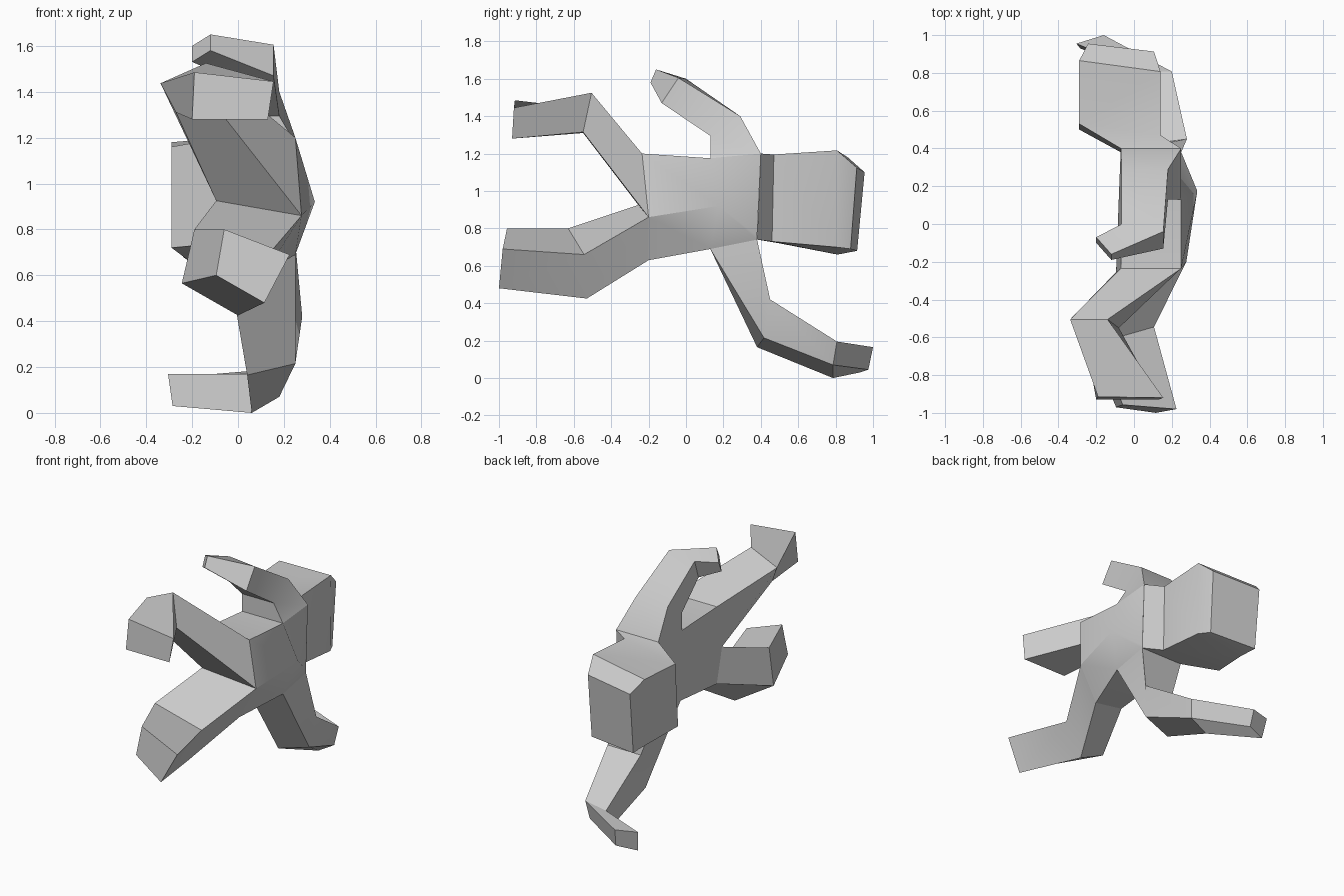
import bpy
import bmesh
import math

default_cube = bpy.data.objects.get("Cube")
if default_cube:
    bpy.data.objects.remove(default_cube, do_unlink=True)


def make_material(name, colour):
    material = bpy.data.materials.new(name)
    material.use_nodes = True
    material.diffuse_color = colour
    shader = material.node_tree.nodes["Principled BSDF"]
    shader.inputs["Base Color"].default_value = colour
    return material


clay = make_material("plain grey clay", (.6, .6, .6, 1))


def loft(name, *sections, cap_end=True):
    """Skin a chain of cross-sections with quads and close the far end."""
    bm = bmesh.new()
    rings = [[bm.verts.new(point) for point in section] for section in sections]
    for near, far in zip(rings, rings[1:]):
        count = len(near)
        for i in range(count):
            j = (i + 1) % count
            bm.faces.new((near[i], near[j], far[j], far[i]))
    if cap_end:
        bm.faces.new(rings[-1])
    bmesh.ops.recalc_face_normals(bm, faces=bm.faces)
    # Open parts: make sure the skin faces away from its own middle
    middle = sum((v.co for v in bm.verts), bm.verts[:][0].co * 0) / len(bm.verts)
    outward = sum(f.normal.dot(f.calc_center_median() - middle) * f.calc_area()
                  for f in bm.faces)
    if outward < 0:
        bmesh.ops.reverse_faces(bm, faces=bm.faces)
    mesh = bpy.data.meshes.new(name)
    bm.to_mesh(mesh)
    bm.free()
    part = bpy.data.objects.new(name, mesh)
    bpy.context.collection.objects.link(part)
    mesh.materials.append(clay)
    bpy.ops.object.select_all(action="DESELECT")
    part.select_set(True)
    bpy.context.view_layer.objects.active = part
    bpy.ops.object.shade_smooth_by_angle(angle=math.radians(30))
    return part


# Shared landmarks of the body
hip_front, hip_back = (-.07, -.235, 1.2), (.25, -.235, 1.2)
crotch_front, crotch_back = (-.095, -.255, .925), (.277, -.2, .86)
seat_back, seat_front = (.15, -.2, .63), (-.08, -.22, .68)
rib_front, rib_back = (-.06, .13, 1.175), (.25, .13, 1.175)
low_rib_back, low_rib_front = (.25, .13, .69), (-.05, .13, .69)
neck_front, neck_back = (-.07, .4, 1.2), (.25, .4, 1.2)
low_neck_back, low_neck_front = (.25, .38, .74), (-.07, .38, .74)
spine, breast, throat = (.335, .175, .92), (-.08, .15, .92), (-.07, .39, .97)
armpit_back = (.25, .38, .76)

# Torso
loft("torso",
     (hip_front, hip_back, crotch_back, seat_back, seat_front, crotch_front),
     (rib_front, rib_back, spine, low_rib_back, low_rib_front, breast),
     (neck_front, neck_back, armpit_back, low_neck_back, low_neck_front, throat),
     cap_end=False)

# Head, flaring out from the neck and bevelled at the crown
loft("head",
     (neck_front, neck_back, low_neck_back, low_neck_front),
     ((-.29, .53, 1.16), (.14, .47, 1.195), (.14, .46, .73), (-.29, .5, .72)),
     ((-.29, .865, 1.18), (.14, .807, 1.217), (.14, .8, .7), (-.21, .81, .66)),
     ((-.243, .955, 1.1), (.106, .913, 1.125), (.1, .88, .69), (-.24, .915, .68)))

# Legs: hip, knee, foot
loft("raised_leg",
     (hip_front, hip_back, crotch_back, crotch_front),
     ((-.338, -.505, 1.437), (-.14, -.505, 1.525), (-.08, -.55, 1.315), (-.27, -.55, 1.31)),
     ((-.19, -.915, 1.485), (.155, -.92, 1.445), (.13, -.93, 1.28), (-.2, -.93, 1.28)))
loft("lowered_leg",
     (crotch_front, crotch_back, seat_back, seat_front),
     ((-.19, -.63, .8), (.106, -.545, .66), (0, -.53, .425), (-.245, -.6, .565)),
     ((-.06, -.957, .8), (.225, -.98, .69), (.115, -1, .48), (-.095, -.97, .6)))

# Arms: shoulder, elbow, wrist, hand
loft("raised_arm",
     (neck_front, neck_back, rib_back, rib_front),
     ((-.065, .29, 1.4), (.18, .29, 1.4), (.18, .13, 1.295), (-.06, .13, 1.295)),
     ((-.065, 0, 1.6), (.155, -.04, 1.605), (.155, -.13, 1.47), (-.06, -.05, 1.47)),
     ((-.2, -.07, 1.6), (-.12, -.16, 1.65), (-.12, -.19, 1.58), (-.2, -.1, 1.53)))
loft("lowered_arm",
     (low_neck_front, low_neck_back, low_rib_back, low_rib_front),
     ((.05, .42, .4), (.28, .45, .42), (.25, .417, .215), (.04, .38, .165)),
     ((.04, .81, .17), (.2, .807, .195), (.18, .786, .07), (.06, .786, 0)),
     ((-.305, .955, .17), (-.16, 1, .165), (-.15, .975, .045), (-.285, .93, .03)))
